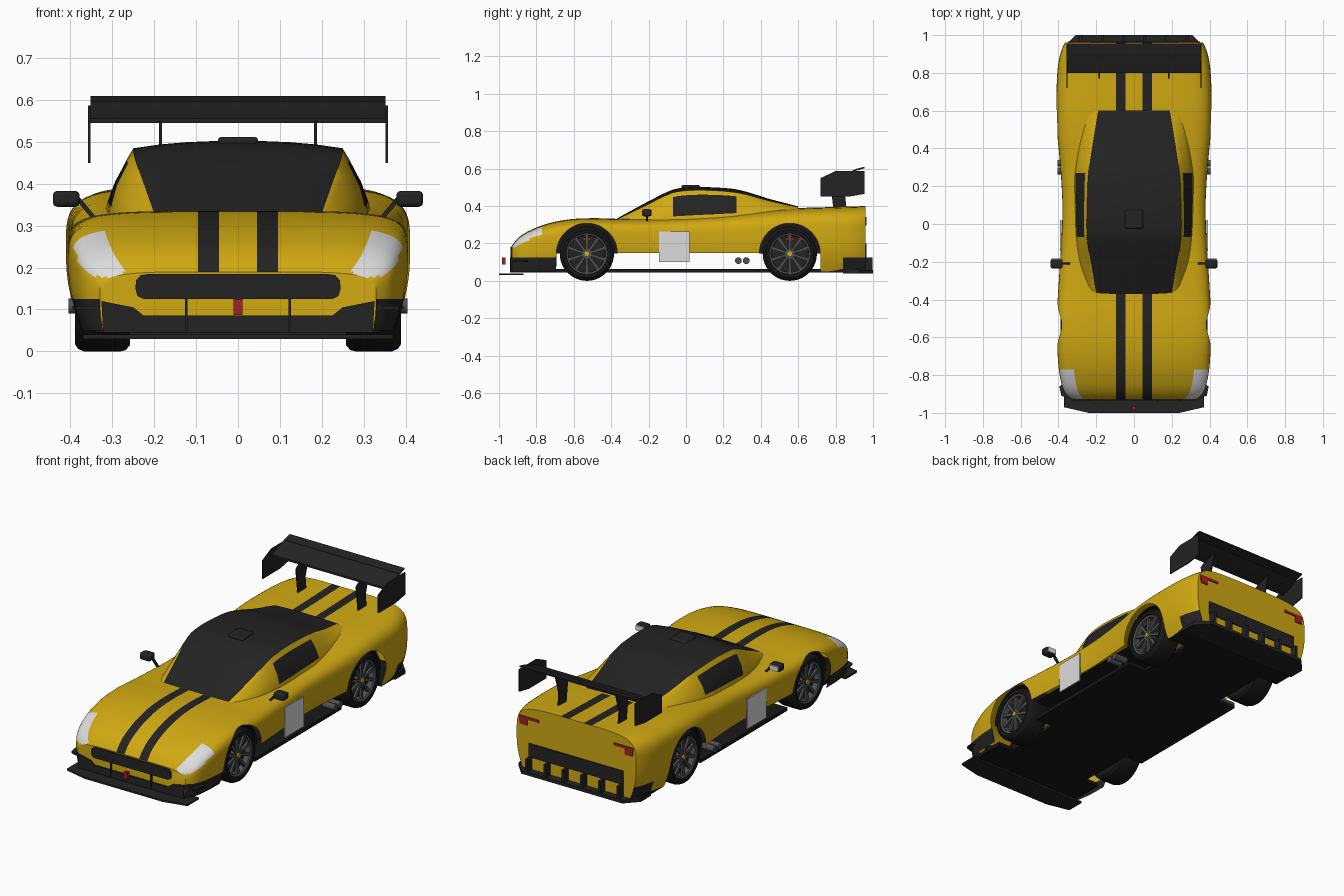
import bpy, bmesh
from math import sin, cos, pi, sqrt

cube = bpy.data.objects.get("Cube")
if cube:
    bpy.data.objects.remove(cube)


def material(name, r, g, b):
    m = bpy.data.materials.new(name)
    m.use_nodes = True
    m.diffuse_color = (r, g, b, 1)
    m.node_tree.nodes["Principled BSDF"].inputs["Base Color"].default_value = (r, g, b, 1)
    return m


YELLOW = material("yellow paint", .64, .40, .006)
BLACK = material("black trim", .017, .017, .017)
WHITE = material("lamp white", .72, .72, .72)
RED = material("red", .36, .015, .02)
GREY = material("wheel grey", .075, .08, .085)
RUBBER = material("rubber black", .009, .009, .009)


def make(name, verts, faces, mats, rule=None, bevel=0):
    """Mesh object; rule(face index) gives the material slot."""
    me = bpy.data.meshes.new(name)
    me.from_pydata(verts, [], faces)
    for m in mats:
        me.materials.append(m)
    if rule:
        for p in me.polygons:
            p.material_index = rule(p)
    bm = bmesh.new()
    bm.from_mesh(me)
    bmesh.ops.recalc_face_normals(bm, faces=bm.faces)
    bm.to_mesh(me)
    bm.free()
    me.shade_smooth()
    me.set_sharp_from_angle(angle=.6)
    ob = bpy.data.objects.new(name, me)
    bpy.context.collection.objects.link(ob)
    if bevel:
        mod = ob.modifiers.new("Bevel", 'BEVEL')
        mod.width, mod.segments = bevel, 2
    return ob


def prism(name, pts, axis, a, b, mat, bevel=0):
    """Extrude a 2D outline along an axis from a to b."""
    put = {'x': lambda u, v, w: (w, u, v), 'y': lambda u, v, w: (u, w, v),
           'z': lambda u, v, w: (u, v, w)}[axis]
    n = len(pts)
    verts = [put(u, v, w) for w in (a, b) for u, v in pts]
    faces = [(i, (i + 1) % n, n + (i + 1) % n, n + i) for i in range(n)]
    faces += [tuple(range(n)), tuple(range(n, 2 * n))]
    return make(name, verts, faces, [mat], None, bevel)


def box(name, x0, x1, y0, y1, z0, z1, mat, bevel=0):
    return prism(name, [(x0, y0), (x1, y0), (x1, y1), (x0, y1)], 'z', z0, z1, mat, bevel)


def ring(cy, cz, r, n=24):
    return [(cy + r * cos(2 * pi * i / n), cz + r * sin(2 * pi * i / n)) for i in range(n)]


def lathe(name, profile, cy, cz, mat, start=0, turn=2 * pi, n=40):
    """Sweep an (x, radius) profile about the wheel axle."""
    k = len(profile)
    verts = [(x, cy + r * cos(start + turn * i / n), cz + r * sin(start + turn * i / n))
             for i in range(n + 1) for x, r in profile]
    faces = [(i * k + j, i * k + j + 1, (i + 1) * k + j + 1, (i + 1) * k + j)
             for i in range(n) for j in range(k - 1)]
    return make(name, verts, faces, [mat])


def curve(keys):
    """Smooth interpolation through (position, value) keys."""
    def slope(i):
        a, b = keys[max(i - 1, 0)], keys[min(i + 1, len(keys) - 1)]
        return (b[1] - a[1]) / (b[0] - a[0])

    def f(y):
        i = 0
        while i < len(keys) - 2 and y > keys[i + 1][0]:
            i += 1
        (a, p), (b, q) = keys[i], keys[i + 1]
        d = b - a
        t = (y - a) / d
        return (p * (1 + 2 * t) * (1 - t) ** 2 + q * t * t * (3 - 2 * t)
                + d * slope(i) * t * (1 - t) ** 2 - d * slope(i + 1) * t * t * (1 - t))
    return f


def loft(name, ys, half, mats, rule, caps=False):
    """Skin mirrored half sections along y."""
    rows = []
    for y in ys:
        h = half(y)
        rows.append([(-x, y, z) for x, z in h[:0:-1]] + [(x, y, z) for x, z in h])
    k = len(rows[0])
    faces = [(i * k + j, i * k + j + 1, (i + 1) * k + j + 1, (i + 1) * k + j)
             for i in range(len(rows) - 1) for j in range(k - 1)]
    if caps:
        faces += [tuple(range(k)), tuple(range((len(rows) - 1) * k, len(rows) * k))]
    mid = (k - 1) / 2
    return make(name, [v for r in rows for v in r], faces, mats,
                lambda p: rule(p, abs(p.index % (k - 1) + .5 - mid) - .5)
                if len(p.vertices) == 4 else 0)


# Body shell
AXLES, WHEEL_Z, ARCH = (-.53, .555), .145, .163
top = curve([(-.93, .19), (-.9, .227), (-.85, .262), (-.75, .303), (-.63, .328), (-.5, .335),
             (-.37, .332), (-.1, .335), (.2, .352), (.45, .377), (.6, .389), (.8, .395), (.96, .4)])
width = curve([(-.93, .33), (-.9, .362), (-.85, .383), (-.75, .4), (-.53, .41), (-.35, .401),
               (-.1, .385), (.1, .379), (.3, .39), (.5, .408), (.65, .411), (.8, .406),
               (.88, .395), (.93, .38), (.96, .366)])


def bottom(y):
    for c in AXLES:
        if abs(y - c) <= ARCH + 1e-6:
            return WHEEL_Z + sqrt(max(ARCH ** 2 - (y - c) ** 2, 0))
    return .15 if -.5 < y < .5 else .05


def body_half(y):
    w, zt, zb = width(y), top(y), bottom(y)
    zm = min(.22, .64 * zt)
    h, n = zt - zm, 5

    def side(z):
        if z < zm:
            return w - .03 * ((zm - z) / .15) ** 2
        return w * (1 - ((z - zm) / h) ** n) ** (1 / n)
    xs = [0, .045, .095] + [.095 + (.8 * w - .095) * i / 6 for i in range(1, 7)]
    pts = [(x, zm + h * (1 - (x / w) ** n) ** (1 / n)) for x in xs]
    z0, split = pts[-1][1], max(.125, zb + .005)
    zs = [z0 + (split - z0) * (i / 12) ** 1.6 for i in range(1, 13)] + [(split + zb) / 2, zb]
    return pts + [(side(z), z) for z in zs]


def body_paint(p, col):
    x, y, z = p.center
    if 1 <= col < 2 and (y < -.37 or y > .6):
        return 1
    if col >= 20 and (y < -.69 or y > .84):
        return 1
    if y < -.77 and abs(x) > .275 + .2 * (y + .92) and z > .185 + .5 * (y + .91):
        return 2
    return 0


stations = {round(-.93 + .0135 * i, 4) for i in range(141)} | {-.925, .96, -.37, .6, -.77}
stations = {y for y in stations if y <= .96 and all(abs(y - c) > ARCH + .002 for c in AXLES)}
for c in AXLES:
    stations |= {c - ARCH * cos(pi * i / 24) for i in range(25)} | {c - ARCH - .001, c + ARCH + .001}
loft("body_shell", sorted(stations), body_half, [YELLOW, BLACK, WHITE], body_paint, True)

# Cabin with windscreen, roof, rear window and side windows
roof_z = curve([(-.37, .333), (-.22, .415), (-.08, .484), (0, .5), (.12, .501), (.28, .487),
                (.45, .437), (.6, .398)])
edge_z = curve([(-.37, .329), (-.22, .4), (-.08, .468), (0, .482), (.12, .484), (.28, .47),
                (.45, .426), (.6, .394)])
edge_x = curve([(-.37, .2), (-.22, .225), (-.08, .248), (.12, .248), (.28, .24), (.6, .19)])
base_x = curve([(-.37, .23), (-.22, .285), (-.08, .306), (.12, .314), (.28, .314), (.6, .26)])


def cabin_half(y):
    r, zr, zt, b = edge_x(y), edge_z(y), roof_z(y), base_x(y)
    zb = top(y) - .02
    pts = [(r * t, zt + (zr - zt) * t ** 2.5) for t in (0, .25, .5, .75, 1)]
    return pts + [(r + (b - r) * t + .012 * sin(pi * t), zr + (zb - zr) * t)
                  for t in (.15, .5, .82, 1)]


def cabin_paint(p, col):
    return int(col < 4 or (5 <= col < 7 and -.07 < p.center.y < .27))


loft("cabin", sorted({-.37 + .97 * i / 30 for i in range(31)} | {-.07, .27}), cabin_half,
     [YELLOW, BLACK], cabin_paint)
box("roof_vent", -.048, .048, -.025, .075, .49, .512, BLACK, .008)

# Floor and inner tray
box("floor", -.25, .25, -.92, .95, .045, .064, RUBBER)
box("floor_middle", -.362, .362, -.37, .39, .045, .064, RUBBER)
box("floor_nose", -.34, .34, -.9, -.7, .045, .064, RUBBER)
box("floor_tail", -.37, .37, .725, .93, .045, .064, RUBBER)
box("inner_tray", -.36, .36, -.365, .39, .152, .157, RUBBER)

# Nose: splitter, lower bumper, grille, tow tag
prism("splitter", [(-.37, -.87), (-.37, -.97), (-.24, -1), (.24, -1), (.37, -.97), (.37, -.87)],
      'z', .03, .04, BLACK)
lower = [(.322, .045), (.326, .12), (.25, .105), (.225, .085)]
prism("lower_bumper", lower + [(-x, z) for x, z in lower[::-1]], 'y', -.938, -.92, BLACK)
mouth = [(.225, .125), (.24, .132), (.245, .15), (.243, .17), (.232, .182), (.21, .185)]
prism("grille", mouth + [(-x, z) for x, z in mouth[::-1]], 'y', -.937, -.92, BLACK)
box("tow_tag", -.011, .011, -.985, -.965, .087, .125, RED)

# Rear: recessed panel and diffuser
box("rear_panel", -.29, .29, .955, .966, .125, .2, BLACK)
prism("diffuser", [(-.375, .84), (.375, .84), (.375, .93), (.31, 1), (-.31, 1), (-.375, .93)],
      'z', .04, .058, BLACK)
for i in range(6):
    x = -.28 + .112 * i
    box("diffuser_fin", x - .008, x + .008, .955, .998, .05, .126, BLACK)

# Rear wing
prism("wing_main", [(.8, .545), (.8, .556), (.86, .578), (.91, .598), (.91, .586), (.86, .562)],
      'x', -.352, .352, BLACK)
prism("wing_flap", [(.905, .588), (.905, .598), (.955, .61), (.955, .602)], 'x', -.352, .352, BLACK)

for s in (-1, 1):
    prism("wing_endplate", [(.72, .45), (.72, .55), (.8, .587), (.955, .587), (.955, .465),
                            (.87, .45)], 'x', s * .352, s * .358, BLACK)
    prism("wing_strut", [(.79, .37), (.86, .37), (.85, .46), (.885, .58), (.8, .55), (.77, .53)],
          'x', s * .181, s * .188, BLACK)

    # Nose struts and dive planes
    box("nose_strut", s * .121, s * .126, -.942, -.925, .045, .125, BLACK)
    prism("dive_plane", [(s * .32, -.93), (s * .385, -.91), (s * .395, -.86), (s * .37, -.84)],
          'z', .1, .108, BLACK)

    # Mirrors
    box("mirror", s * .378, s * .442, -.235, -.185, .345, .383, BLACK, .01)
    box("mirror_glass", s * .384, s * .436, -.187, -.182, .35, .378, WHITE)
    prism("mirror_stem", [(s * .34, .322), (s * .352, .32), (s * .385, .36), (s * .378, .368)],
          'y', -.215, -.203, BLACK)

    # Number panel, side exhausts, tail lights
    box("door_panel", s * .385, s * .391, -.145, .02, .1, .265, WHITE)
    for y in (.28, .322):
        prism("exhaust_pipe", ring(y, .108, .018, 16), 'x', s * .33, s * .405, GREY)
    prism("tail_light", [(s * .345, .295), (s * .35, .342), (s * .23, .342), (s * .23, .328),
                         (s * .3, .328), (s * .3, .295)], 'y', .955, .965, RED)

    # Wheels and arch liners
    for c in AXLES:
        lathe("arch_liner", [(s * .2, 0), (s * .2, ARCH), (s * .375, ARCH)], c, WHEEL_Z,
              RUBBER, 0, pi)
        lathe("tyre", [(s * x, r) for x, r in (
            (.258, 0), (.258, .13), (.268, .142), (.28, .145), (.368, .145), (.382, .139),
            (.389, .128), (.387, .112), (.375, .11))], c, WHEEL_Z, RUBBER)
        lathe("rim", [(s * .375, .113), (s * .381, .11), (s * .376, .1), (s * .345, .098)],
              c, WHEEL_Z, GREY)
        prism("brake_disc", ring(c, WHEEL_Z, .1), 'x', s * .335, s * .342, BLACK)
        prism("hub", ring(c, WHEEL_Z, .028), 'x', s * .34, s * .372, GREY)
        prism("hub_nut", ring(c, WHEEL_Z, .013, 12), 'x', s * .37, s * .38, YELLOW)
        box("brake_caliper", s * .34, s * .358, c - .022, c + .022, .212, .232, RED)
        for i in range(10):
            a = 2 * pi * (i + .5) / 10
            prism("spoke", [(c + r * cos(a) - t * sin(a), WHEEL_Z + r * sin(a) + t * cos(a))
                            for r, t in ((.02, -.006), (.104, -.009), (.104, .009), (.02, .006))],
                  'x', s * .36, s * .373, GREY)
